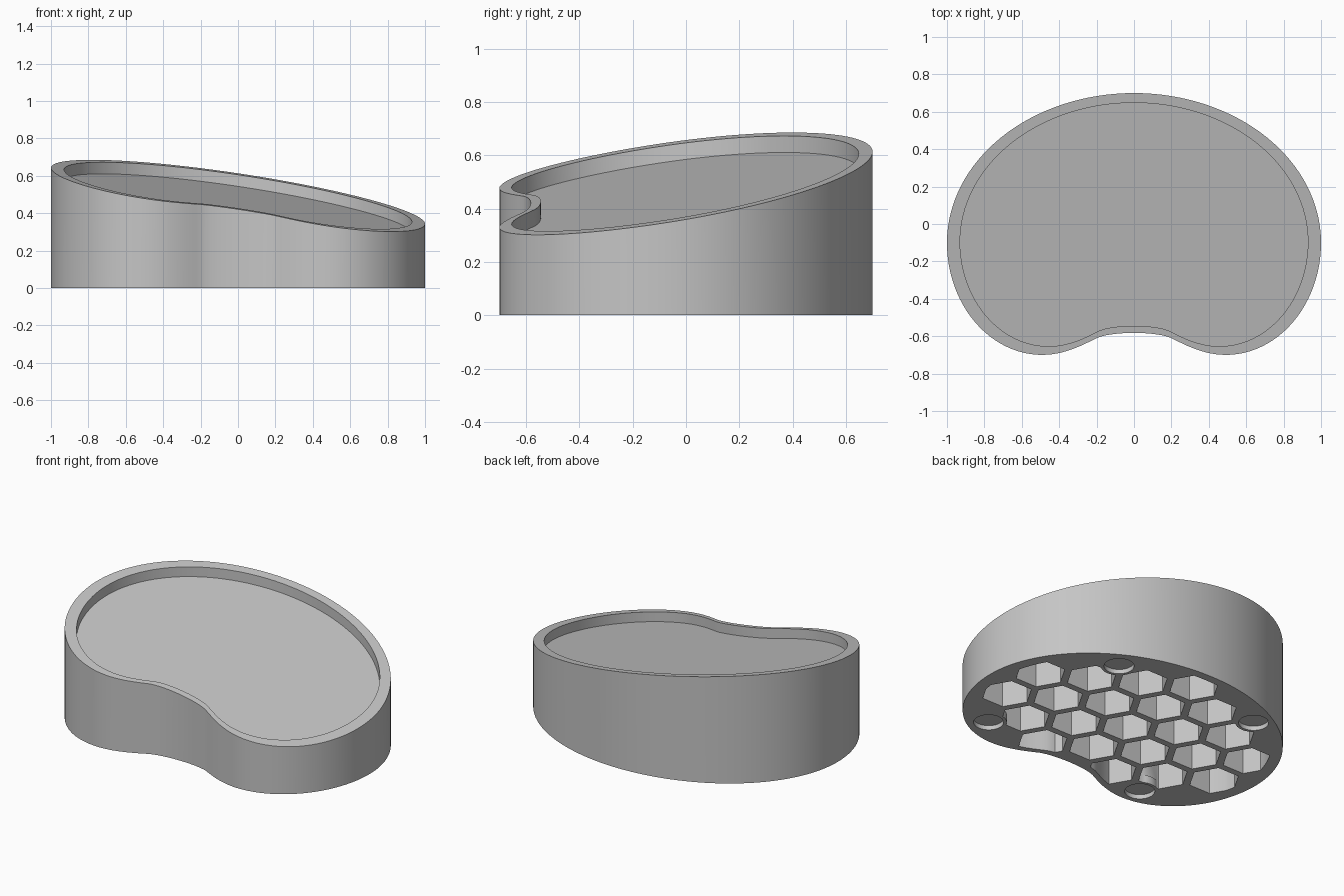
import bpy, bmesh, math

if "Cube" in bpy.data.objects:
    bpy.data.objects.remove(bpy.data.objects["Cube"])


def tilt(offset=0.0):
    """Height of the slanted top plane, shifted by offset."""
    return lambda x, y: 0.508 - 0.15 * x + 0.15 * y + offset


def level(z):
    return lambda x, y: z


def bezier(p0, p1, p2, p3, n):
    pts = []
    for i in range(n):
        t = i / n
        u = 1 - t
        pts.append(tuple(u**3 * a + 3 * u * u * t * b + 3 * u * t * t * c + t**3 * d
                         for a, b, c, d in zip(p0, p1, p2, p3)))
    return pts


def kidney(scale=1.0, dy=0.0):
    """Kidney outline: half ellipse behind, two lobes and a notch in front."""
    half = []
    for i in range(32):
        a = math.pi / 2 * (1 - i / 32)
        half.append((math.cos(a), -0.1 + 0.8 * math.sin(a)))
    for i in range(24):
        a = math.pi / 2 * i / 24
        half.append((0.49 + 0.51 * math.cos(a), -0.1 - 0.6 * math.sin(a)))
    half += bezier((0.49, -0.70), (0.37, -0.70), (0.27, -0.645), (0.2, -0.61), 8)
    half += bezier((0.2, -0.61), (0.16, -0.592), (0.08, -0.582), (0, -0.582), 6)
    half.append((0, -0.582))
    full = half + [(-x, y) for x, y in half[-2:0:-1]]
    full.reverse()  # counter-clockwise
    return [(x * scale, y * scale + dy) for x, y in full]


def inside(x, y, loop):
    hit = False
    for (x1, y1), (x2, y2) in zip(loop, loop[1:] + loop[:1]):
        if (y1 > y) != (y2 > y) and x < x1 + (y - y1) / (y2 - y1) * (x2 - x1):
            hit = not hit
    return hit


def polygon(cx, cy, r, n):
    return [(cx + r * math.cos(2 * math.pi * i / n), cy + r * math.sin(2 * math.pi * i / n))
            for i in range(n)]


def prisms(name, loops, bottom, top):
    """One object with a closed prism for each loop."""
    bm = bmesh.new()
    for loop in loops:
        low = [bm.verts.new((x, y, bottom(x, y))) for x, y in loop]
        high = [bm.verts.new((x, y, top(x, y))) for x, y in loop]
        bm.faces.new(low[::-1])
        bm.faces.new(high)
        n = len(loop)
        for i in range(n):
            j = (i + 1) % n
            bm.faces.new((low[i], low[j], high[j], high[i]))
    mesh = bpy.data.meshes.new(name)
    bm.to_mesh(mesh)
    bm.free()
    obj = bpy.data.objects.new(name, mesh)
    bpy.context.collection.objects.link(obj)
    return obj


def boolean(obj, cutter, operation):
    """Apply a boolean and remove the cutter."""
    cutter.hide_render = True
    bpy.context.view_layer.objects.active = obj
    mod = obj.modifiers.new("cut", 'BOOLEAN')
    mod.operation = operation
    mod.solver = 'EXACT'
    mod.object = cutter
    bpy.ops.object.modifier_apply(modifier=mod.name)
    bpy.data.objects.remove(cutter, do_unlink=True)


# Kidney-shaped tray body with slanted top
tray = prisms("kidney_tray", [kidney()], level(0), tilt())

# Shallow recess in the top
boolean(tray, prisms("top_recess", [kidney(0.93, -0.003)], tilt(-0.062), tilt(0.3)), 'DIFFERENCE')

# Honeycomb pockets, kept inside the rim and around the foot bosses
pitch, wall = 0.30, 0.042
radius = (pitch - wall) / math.sqrt(3)
core = kidney(0.88)
cells = []
for i in range(-5, 6):
    for j in range(-4, 5):
        cx = i * pitch * math.sqrt(3) / 2
        cy = -0.06 + (j + 0.5 * (i % 2)) * pitch
        if inside(cx + 1e-4, cy, core):
            cells.append(polygon(cx, cy, radius, 6))
feet = [(0.65, -0.53), (-0.53, -0.58), (0.49, 0.45), (-0.525, 0.448)]
pockets = prisms("pockets", cells, level(-0.1), tilt(-0.115))
boolean(pockets, prisms("pocket_limit", [kidney(0.925)], level(-0.2), level(1)), 'INTERSECT')
boolean(pockets, prisms("bosses", [polygon(x, y, 0.105, 32) for x, y in feet],
                        level(-0.2), level(0.05)), 'DIFFERENCE')
boolean(tray, pockets, 'DIFFERENCE')

# Round foot recesses underneath
boolean(tray, prisms("foot_recesses", [polygon(x, y, 0.087, 32) for x, y in feet],
                     level(-0.1), level(0.028)), 'DIFFERENCE')

# Plain grey material and smooth walls
grey = bpy.data.materials.new("grey")
grey.diffuse_color = (0.56, 0.56, 0.56, 1)
grey.use_nodes = True
grey.node_tree.nodes["Principled BSDF"].inputs["Base Color"].default_value = grey.diffuse_color
tray.data.materials.clear()
tray.data.materials.append(grey)
for p in tray.data.polygons:
    p.material_index = 0
bpy.ops.object.select_all(action='DESELECT')
tray.select_set(True)
bpy.context.view_layer.objects.active = tray
bpy.ops.object.shade_smooth_by_angle(angle=math.radians(30))
